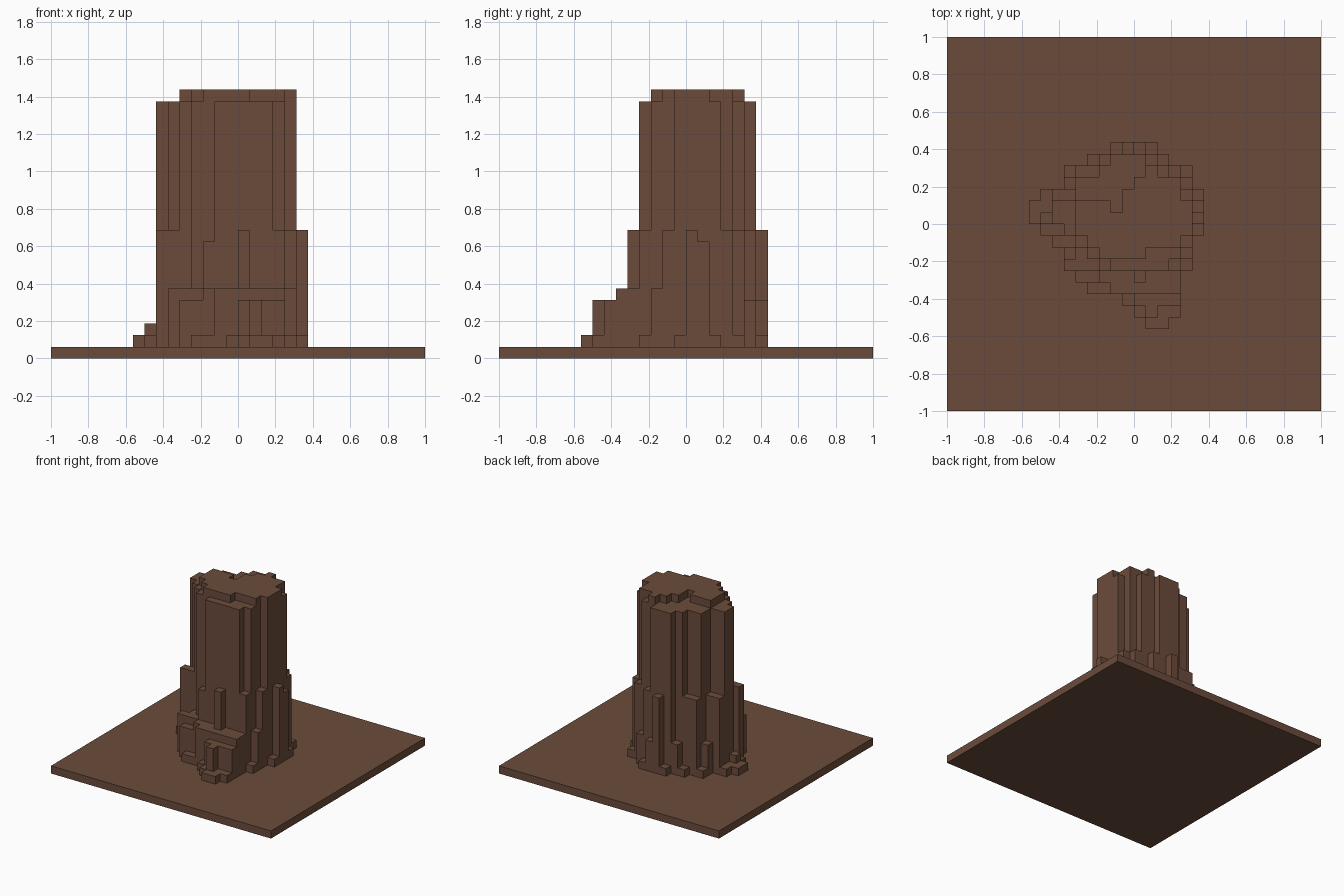
import bpy, bmesh

cube = bpy.data.objects.get("Cube")
if cube:
    bpy.data.objects.remove(cube)

U = 1 / 16  # size of one block

brown = bpy.data.materials.new("earth brown")
brown.use_nodes = True
colour = (0.147, 0.071, 0.044, 1)
brown.diffuse_color = colour
brown.node_tree.nodes["Principled BSDF"].inputs["Base Color"].default_value = colour


def finish(name, bm):
    mesh = bpy.data.meshes.new(name)
    bm.to_mesh(mesh)
    bm.free()
    mesh.materials.append(brown)
    obj = bpy.data.objects.new(name, mesh)
    bpy.context.collection.objects.link(obj)
    return obj


# Square ground slab, one block thick
bm = bmesh.new()
bmesh.ops.create_cube(bm, size=1)
for v in bm.verts:
    v.co = (v.co.x * 2, v.co.y * 2, (v.co.z + 0.5) * U)
finish("ground_slab", bm)

# Each tier: height in blocks, first row, then (x start, x end) for rows going back
foot = (2, -9, [(1, 3), (0, 4), (-1, 4), (-4, 4), (-5, 4), (-6, 5), (-6, 5), (-7, 5),
                (-8, 6), (-9, 6), (-9, 6), (-8, 6), (-6, 5), (-6, 5), (-4, 3), (-2, 2)])
ledge_low = (5, -8, [(1, 2), (0, 4), (-2, 4), (-5, 4)])
ledge_high = (6, -6, [(-2, 4), (-3, 4), (-6, 4), (-5, 5)])
trunk = (22, -4, [(-2, 3), (-4, 4), (-5, 4), (-6, 5), (-7, 5), (-7, 5),
                  (-5, 5), (-5, 4), (-3, 3), (-2, 1)])
crown = (23, -3, [(-3, 1), (-4, 4), (-5, 5), (-5, 5), (-1, 5), (-1, 4), (0, 4), (1, 2)])

# Single posts against the trunk: (x, y, height)
posts = [(0, -5, 11), (3, -4, 11), (-3, -4, 10), (4, -2, 11), (-7, -2, 11), (-6, -2, 11),
         (5, 0, 11), (5, 1, 10), (4, 3, 11), (3, 4, 11), (-1, 6, 11), (0, 6, 5),
         (-3, 5, 5), (1, 5, 11), (2, 5, 5), (-5, 4, 11), (-4, 4, 11), (-6, 3, 5),
         (-7, 2, 11), (-6, 2, 11), (-8, 0, 3)]

height = {}


def raise_to(x, y, h):
    height[x, y] = max(height.get((x, y), 1), h)


for h, row, spans in (foot, ledge_low, ledge_high, trunk, crown):
    for y, (x0, x1) in enumerate(spans, row):
        for x in range(x0, x1):
            raise_to(x, y, h)
for x in range(-5, -2):  # left arm of the crown
    raise_to(x, 1, 23)
for x, y, h in posts:
    raise_to(x, y, h)

# Stepped column: caps and only the exposed walls
bm = bmesh.new()


def quad(*points):
    bm.faces.new([bm.verts.new((x * U, y * U, z * U)) for x, y, z in points])


for (x, y), h in height.items():
    quad((x, y, h), (x + 1, y, h), (x + 1, y + 1, h), (x, y + 1, h))
    quad((x, y, 1), (x, y + 1, 1), (x + 1, y + 1, 1), (x + 1, y, 1))
    sides = {(0, -1): ((x, y), (x + 1, y)), (1, 0): ((x + 1, y), (x + 1, y + 1)),
             (0, 1): ((x + 1, y + 1), (x, y + 1)), (-1, 0): ((x, y + 1), (x, y))}
    for (dx, dy), (a, b) in sides.items():
        for z in range(height.get((x + dx, y + dy), 1), h):
            quad((*a, z), (*b, z), (*b, z + 1), (*a, z + 1))

# Merge the block faces into large flat faces
bmesh.ops.remove_doubles(bm, verts=bm.verts[:], dist=0.001)
bmesh.ops.dissolve_limit(bm, angle_limit=0.01, verts=bm.verts[:], edges=bm.edges[:])
finish("stepped_column", bm)
